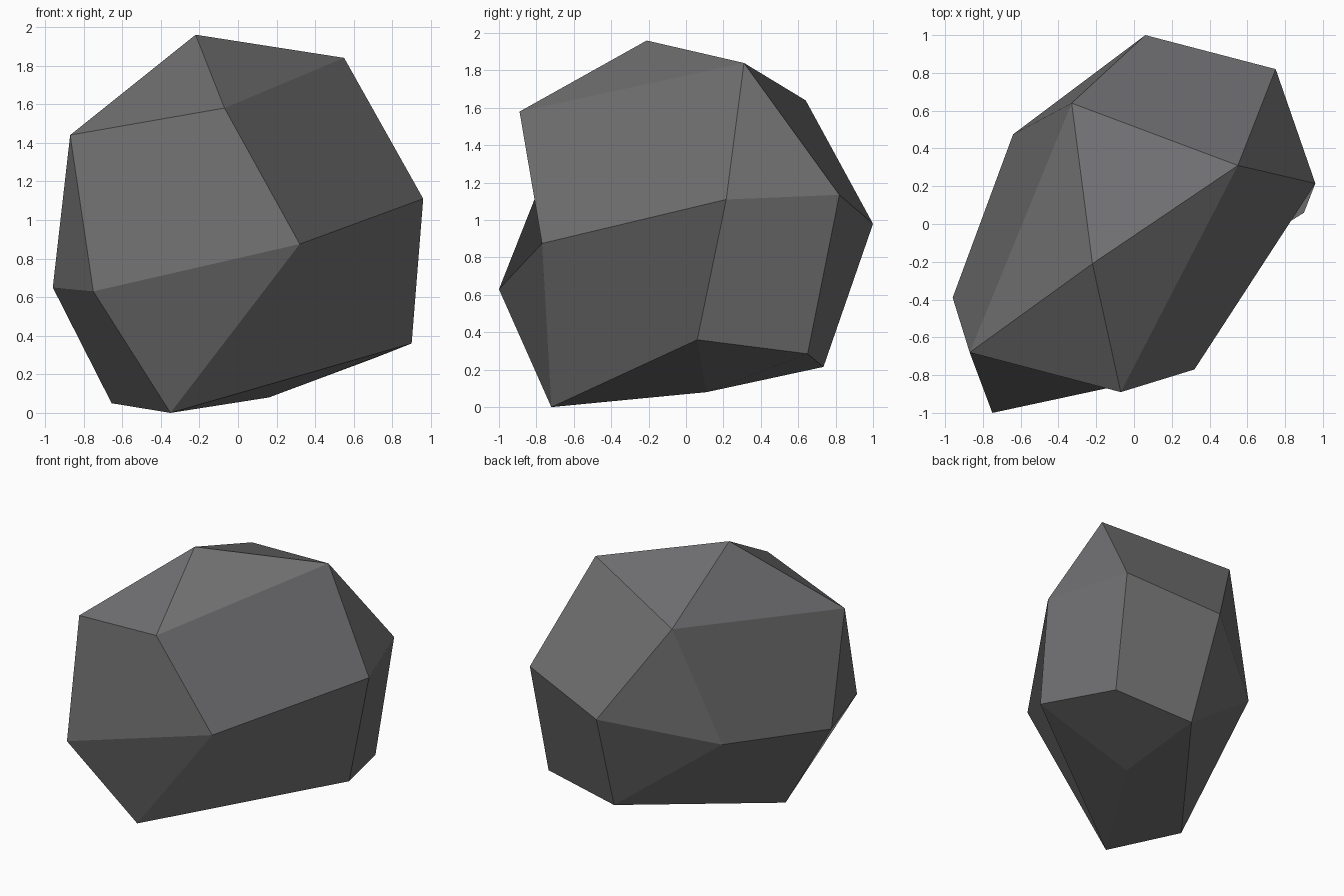
import bpy, bmesh

if "Cube" in bpy.data.objects:
    bpy.data.objects.remove(bpy.data.objects["Cube"])

# Corner points of the faceted boulder
corners = dict(
    A=(-0.22, -0.21, 1.96), B=(0.55, 0.31, 1.84), C=(0.96, 0.215, 1.11),
    D=(0.90, 0.06, 0.36), E=(0.16, 0.11, 0.08), F=(-0.35, -0.72, 0.00),
    G=(-0.655, -0.27, 0.05), H=(-0.96, -0.39, 0.65), I=(-0.87, -0.68, 1.44),
    J=(-0.07, -0.89, 1.58), K=(0.32, -0.77, 0.875), L=(-0.75, -1.00, 0.63),
    M=(-0.33, 0.64, 1.64), N=(0.75, 0.82, 1.135), O=(0.06, 1.00, 0.98),
    P=(0.095, 0.735, 0.215), Q=(0.71, 0.65, 0.285), R=(-0.64, 0.475, 0.775),
)

# Facets: cap, sides, underside (each quad folds along its first-third corner)
facets = "AJB AIJ ABM AMI BNOM " \
         "ILKJ LFK IHL JKCB FDCK CNB DQNC ONQP MOR ROP RHIM RPGH LHGF " \
         "FED EPQD GPEF"

# Boulder
bm = bmesh.new()
v = {k: bm.verts.new(c) for k, c in corners.items()}
for f in facets.split():
    bm.faces.new([v[k] for k in f])
bmesh.ops.recalc_face_normals(bm, faces=bm.faces[:])
mesh = bpy.data.meshes.new("boulder")
bm.to_mesh(mesh)
bm.free()
boulder = bpy.data.objects.new("boulder", mesh)
bpy.context.collection.objects.link(boulder)

# Stone colour
stone = bpy.data.materials.new("dark grey stone")
stone.diffuse_color = (0.16, 0.16, 0.165, 1)
stone.use_nodes = True
stone.node_tree.nodes["Principled BSDF"].inputs["Base Color"].default_value = stone.diffuse_color
mesh.materials.append(stone)
